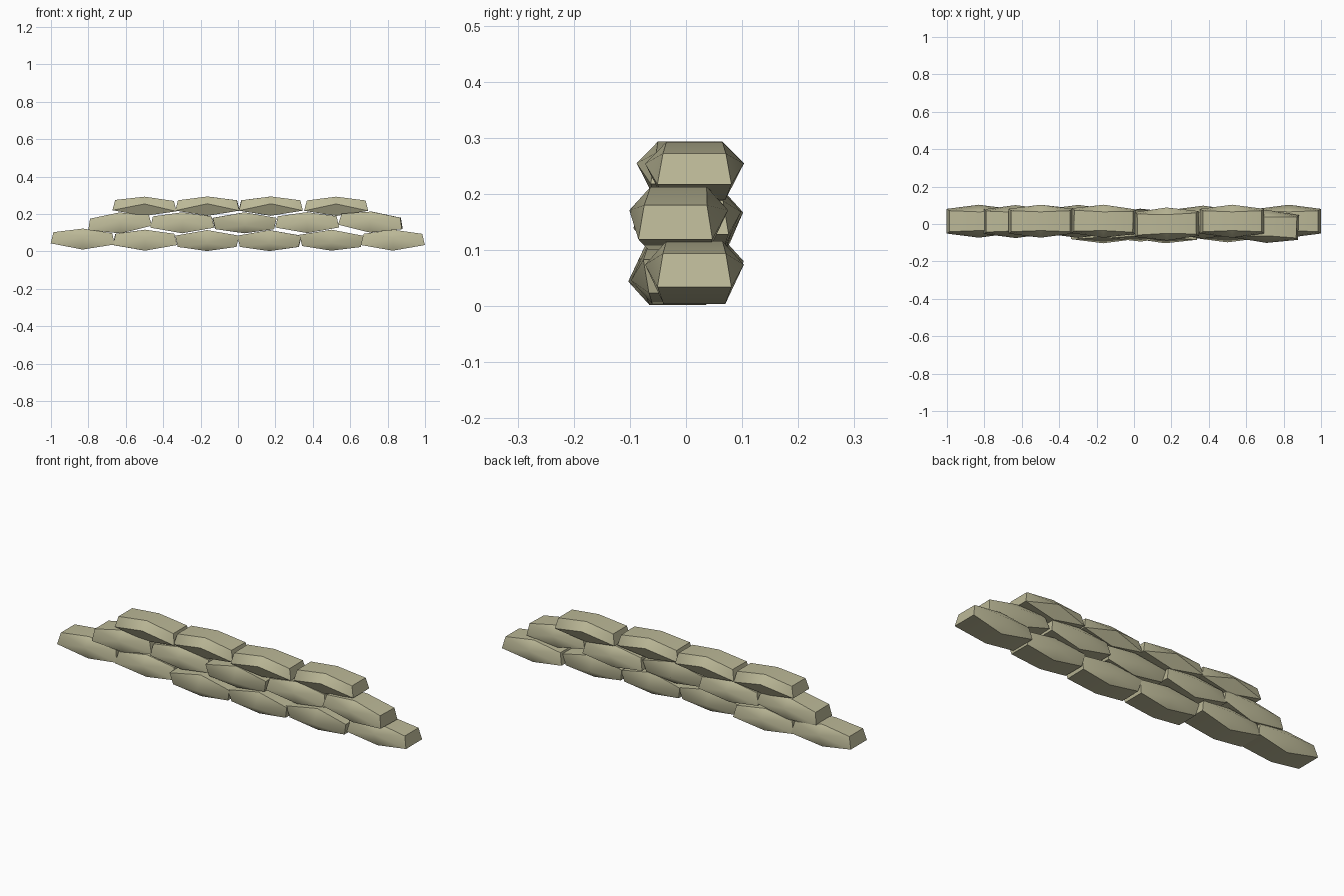
import bpy, bmesh
from math import radians
from mathutils import Matrix

if "Cube" in bpy.data.objects:
    bpy.data.objects.remove(bpy.data.objects["Cube"])

mat = bpy.data.materials.new("burlap")
mat.diffuse_color = (0.50, 0.48, 0.31, 1)
mat.use_nodes = True
mat.node_tree.nodes["Principled BSDF"].inputs["Base Color"].default_value = mat.diffuse_color


def sandbag(name, x, y, z, tilt=0, yaw=0, flip=False, squash=1.0):
    """Stuffed sack: six-sided middle ring tapering to a four-sided end each way."""
    bm = bmesh.new()
    ring = [bm.verts.new((0, py, pz)) for py, pz in
            [(-0.088, 0.014), (-0.05, 0.056), (0.05, 0.056),
             (0.088, 0.014), (0.055, -0.056), (-0.055, -0.056)]]
    for s in (-1, 1):
        # end quad: a, b upper edge; c, d lower edge
        a, b, c, d = [bm.verts.new((s * px, py, pz)) for px, py, pz in
                      [(0.157, -0.056, 0.034), (0.157, 0.056, 0.034),
                       (0.171, 0.066, -0.026), (0.171, -0.066, -0.026)]]
        bm.faces.new((a, b, c, d))
        bm.faces.new((ring[1], ring[2], b, a))
        bm.faces.new((ring[4], ring[5], d, c))
        for tri in ((ring[0], ring[1], a), (ring[0], a, d), (ring[0], d, ring[5]),
                    (ring[3], b, ring[2]), (ring[3], c, b), (ring[3], ring[4], c)):
            bm.faces.new(tri)
    m = (Matrix.Translation((x, y, z)) @ Matrix.Rotation(radians(yaw), 4, 'Z')
         @ Matrix.Rotation(radians(tilt), 4, 'Y')
         @ Matrix.Rotation(radians(180 if flip else 0), 4, 'X')
         @ Matrix.Diagonal((1, 1, squash, 1)))
    bm.transform(m)
    bmesh.ops.recalc_face_normals(bm, faces=bm.faces)
    me = bpy.data.meshes.new(name)
    bm.to_mesh(me)
    bm.free()
    me.materials.append(mat)
    ob = bpy.data.objects.new(name, me)
    bpy.context.collection.objects.link(ob)
    bpy.ops.object.select_all(action='DESELECT')
    ob.select_set(True)
    bpy.context.view_layer.objects.active = ob
    bpy.ops.object.shade_smooth_by_angle(angle=radians(40))


# courses: x, y, z, tilt, yaw, flipped
courses = {
    "bottom_bag": [(-0.83, 0.015, 0.066, 1, 0, False), (-0.498, 0.015, 0.06, 0, 1, False),
                   (-0.165, -0.015, 0.058, 0, 0, True), (0.168, -0.015, 0.058, 0, -1, True),
                   (0.50, -0.01, 0.06, 1, 0, True), (0.828, 0.015, 0.06, 0, 0, False)],
    "middle_bag": [(-0.632, 0.013, 0.152, -4, 0, False), (-0.298, 0.014, 0.153, 0, 0, False),
                   (0.035, -0.006, 0.153, 0, 1, True), (0.37, 0.01, 0.154, 0, 0, False),
                   (0.71, -0.013, 0.157, 4, -2, False)],
    "top_bag": [(-0.50, 0.015, 0.241, 1, 0, False), (-0.163, 0.015, 0.242, 0, -1, False),
                (0.175, 0.0, 0.242, 0, 1, False), (0.525, 0.015, 0.241, 0, 0, False)],
}
for name, bags in courses.items():
    for i, (x, y, z, tilt, yaw, flip) in enumerate(bags, 1):
        sandbag(f"{name}_{i}", x, y, z, tilt, yaw, flip, 0.92 if name == "top_bag" else 1.0)
